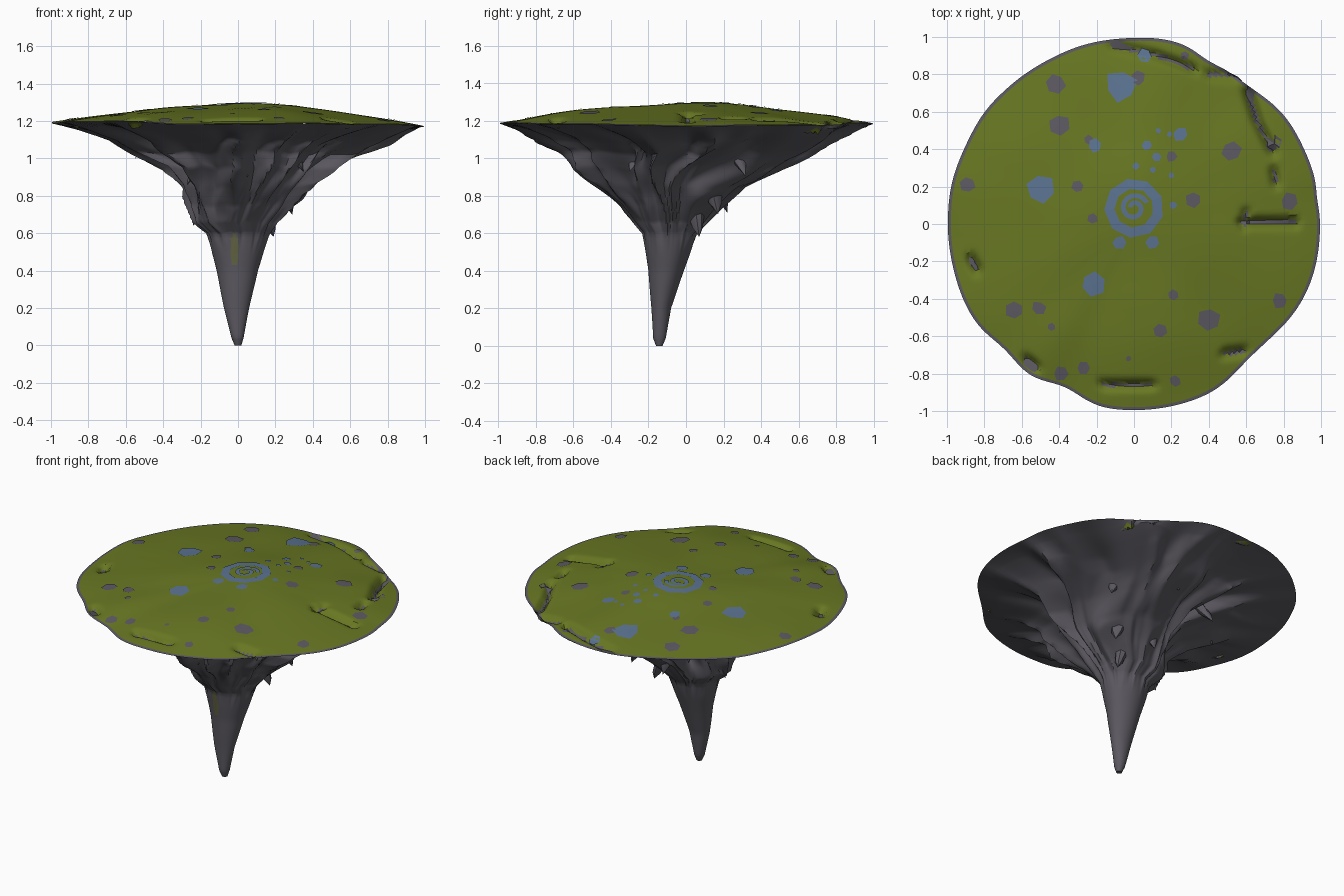
import bpy, math, random
from mathutils import Vector, noise

if "Cube" in bpy.data.objects:
    bpy.data.objects.remove(bpy.data.objects["Cube"])
random.seed(4)
TAU = math.tau


def material(name, col):
    m = bpy.data.materials.new(name)
    m.diffuse_color = (*col, 1)
    m.use_nodes = True
    m.node_tree.nodes["Principled BSDF"].inputs["Base Color"].default_value = m.diffuse_color
    return m


GRASS = material("grass_green", (0.138, 0.185, 0.016))
ROCK = material("grey_rock", (0.108, 0.102, 0.120))
BLUE = material("slate_blue", (0.105, 0.172, 0.285))
MOSS = material("dull_moss", (0.13, 0.135, 0.06))


def build(name, verts, faces, mats, rule=None, smooth=True):
    me = bpy.data.meshes.new(name)
    me.from_pydata(verts, [], faces)
    for m in mats:
        me.materials.append(m)
    ob = bpy.data.objects.new(name, me)
    bpy.context.collection.objects.link(ob)
    if rule:
        for p in me.polygons:
            p.material_index = rule(p.center)
    if smooth:
        bpy.ops.object.select_all(action='DESELECT')
        ob.select_set(True)
        bpy.context.view_layer.objects.active = ob
        bpy.ops.object.shade_smooth_by_angle(angle=math.radians(40))
    return ob


def grid_faces(rows, n, flip=False):
    out = []
    for i in range(rows - 1):
        for j in range(n):
            k = (j + 1) % n
            f = (i * n + j, i * n + k, (i + 1) * n + k, (i + 1) * n + j)
            out.append(f[::-1] if flip else f)
    return out


def nz(x, y, z):
    return noise.noise(Vector((x, y, z)))


# Rim outline: a near circle with a few shallow bites (angle, depth, width)
BITES = [(-45, .05, 16), (-113, .045, 9), (-136, .03, 9), (52, .035, 14), (66, .02, 6), (8, .01, 5)]


def rim_r(a):
    r = 0.995 + 0.008 * nz(3 * math.cos(a), 3 * math.sin(a), 5)
    for ang, dep, wid in BITES:
        d = (math.degrees(a) - ang + 180) % 360 - 180
        r -= dep * math.exp(-(d / wid) ** 2)
    return r


def rim_z(a):
    return 1.186 - 0.008 * math.cos(a) + 0.014 * nz(2.5 * math.cos(a), 2.5 * math.sin(a), 9)


# Cracks in the turf: x0, y0, x1, y1, depth
CRACKS = [(.58, .01, .86, .01, .05), (.6, .06, .59, -.01, .03), (.61, .7, .66, .55, .06),
          (.66, .55, .74, .39, .05), (.75, .28, .76, .22, .04), (-.1, .95, .1, .91, .03),
          (.1, .91, .32, .83, .04), (.4, .8, .53, .79, .03), (-.87, -.19, -.84, -.24, .05),
          (-.16, -.86, .09, -.86, .04), (-.57, -.73, -.53, -.76, .05), (.49, -.69, .58, -.68, .04)]


def crack_at(x, y):
    best = (9, 0)
    for x0, y0, x1, y1, dep in CRACKS:
        dx, dy = x1 - x0, y1 - y0
        t = max(0, min(1, ((x - x0) * dx + (y - y0) * dy) / (dx * dx + dy * dy)))
        best = min(best, (math.hypot(x - x0 - t * dx, y - y0 - t * dy), dep))
    return best


def height(x, y):
    a = math.atan2(y, x)
    q = min(1, math.hypot(x, y) / rim_r(a))
    z = rim_z(a) * q ** 2 + 1.186 * (1 - q ** 2) + 0.105 * (1 - q ** 1.7)
    z += 0.018 * nz(x * 2.2, y * 2.2, 3) * (1 - q ** 4)
    d, dep = crack_at(x, y)
    return z - dep * math.exp(-(d / 0.025) ** 2)


# Turf disc
N, M = 220, 64
verts = []
for i in range(M):
    q = 0.004 + 0.996 * i / (M - 1)
    for j in range(N):
        a = TAU * j / N
        r = rim_r(a) * q
        x, y = r * math.cos(a), r * math.sin(a)
        verts.append((x, y, height(x, y)))


def turf_rule(c):
    q = math.hypot(c.x, c.y) / rim_r(math.atan2(c.y, c.x))
    return int(q > 0.987 or crack_at(c.x, c.y)[0] < 0.011)


build("grass_top", verts, grid_faces(M, N, True) and [f[::-1] for f in grid_faces(M, N, True)] +
      [tuple(range(N))], [GRASS, ROCK], turf_rule)

# Rock cone: z, x min, x max, y min, y max
PROFILE = [(0, -.018, .018, -.16, -.125), (.04, -.035, .03, -.175, -.108), (.2, -.075, .06, -.185, -.08),
           (.4, -.115, .105, -.2, -.01), (.6, -.165, .17, -.23, .06), (.66, -.235, .21, -.28, .12),
           (.75, -.27, .31, -.35, .2), (.85, -.30, .42, -.47, .31), (.95, -.38, .53, -.59, .5),
           (1.03, -.55, .65, -.65, .68), (1.1, -.68, .79, -.77, .81), (1.155, -.85, .93, -.9, .92)]
S, N2 = 7, 200
verts = []
last = len(PROFILE) - 1
for i in range(last * S + 1):
    k = min(i // S, last - 1)
    f = i / S - k
    z, x0, x1, y0, y1 = [u + (v - u) * f for u, v in zip(PROFILE[k], PROFILE[k + 1])]
    rough = max(0, min(1, (z - .5) / .3)) * min(1, (1.2 - z) / .12)
    for j in range(N2):
        a = TAU * j / N2
        c, s = math.cos(a), math.sin(a)
        # branching root-like ridges, hollow on two diagonals
        tw = a + 0.25 * nz(c * 2, s * 2, z * 3)
        ct, st = math.cos(tw), math.sin(tw)
        ridge = 1 - 2 * abs(nz(ct * 2.6, st * 2.6, z * 1.6))
        fine = nz(ct * 7, st * 7, z * 7)
        hollow = max(0, -math.sin(2 * a)) ** 2 * 0.14
        m = 1 + rough * (0.24 * (ridge - .75) + 0.08 * fine - hollow) + 0.03 * nz(c, s, z * 4)
        zz = z + rough * 0.035 * nz(ct * 5, st * 5, z * 3 + 7)
        verts.append(((x0 + x1) / 2 + c * m * (x1 - x0) / 2, (y0 + y1) / 2 + s * m * (y1 - y0) / 2, zz))
for j in range(N2):
    a = TAU * j / N2
    verts.append((rim_r(a) * math.cos(a), rim_r(a) * math.sin(a), rim_z(a) - 0.002))


def rock_rule(c):
    streak = ((c.x + .018) / .022) ** 2 + ((c.z - .51) / .09) ** 2 < 1 and c.y < -.1
    spot = (c - Vector((.48, -.35, 1.04))).length < .04
    return int(streak or spot)


build("rock_cone", verts, grid_faces(last * S + 2, N2) + [tuple(range(N2))[::-1]], [ROCK, MOSS], rock_rule)

# Hanging rock shards: tip x, y, z and size
for x, y, z, r in [(-.24, -.08, .64, .07), (.29, .17, .70, .08), (.19, .07, .58, .06), (-.27, -.24, .86, .06),
                   (.02, .22, .71, .07), (-.55, .1, 1.0, .07), (.05, -.5, .9, .06), (.35, -.3, .93, .07),
                   (.45, .32, .9, .08), (-.3, .4, .94, .07), (.1, .55, .95, .07)]:
    vs = [(x, y, z)]
    for t in (0.35, 1):
        for j in range(8):
            a = TAU * j / 8
            w = r * t ** .6 * random.uniform(.6, .9)
            vs.append((x * (1 - .25 * t) + w * math.cos(a), y * (1 - .25 * t) + w * math.sin(a),
                       z + t * 2.2 * r))
    fs = [(0, 1 + (j + 1) % 8, 1 + j) for j in range(8)]
    fs += [(1 + j, 1 + (j + 1) % 8, 9 + (j + 1) % 8, 9 + j) for j in range(8)]
    build("rock_shard", vs, fs, [ROCK])


# Flat stone patches draped on the turf
def patches(name, spots, mat, sides):
    vs, fs = [], []
    for x, y, r in spots:
        b, turn = len(vs), random.uniform(0, TAU)
        pts = [(x, y)]
        for j in range(sides):
            a, w = turn + TAU * j / sides, r * random.uniform(.85, 1.15)
            pts.append((x + w * math.cos(a), y + w * math.sin(a)))
        vs += [(u, v, height(u, v) + 0.004) for u, v in pts]
        fs += [(b, b + 1 + j, b + 1 + (j + 1) % sides) for j in range(sides)]
    build(name, vs, fs, [mat], smooth=False)


patches("blue_stones", [(-.07, .74, .085), (-.5, .19, .075), (-.22, -.32, .068), (.1, -.1, .036),
        (-.08, -.1, .036), (.25, .48, .04), (-.21, .42, .036), (.21, .1, .02), (.12, .36, .025),
        (.07, .42, .028), (.01, .31, .018), (.1, .29, .016), (.2, .26, .016), (.13, .5, .015),
        (.19, .48, .015), (.06, .9, .04)], BLUE, 6)
patches("grey_stones", [(-.42, .75, .052), (-.4, .53, .055), (-.89, .21, .04), (-.3, .2, .032),
        (-.22, .03, .03), (.52, .39, .052), (.75, .43, .04), (.32, .13, .042), (.83, .12, .045),
        (.21, -.38, .032), (.4, -.51, .058), (.14, -.57, .036), (.78, -.41, .042), (-.64, -.46, .048),
        (-.51, -.45, .038), (-.39, -.8, .04), (-.27, -.77, .033), (.22, -.84, .03), (.02, .78, .04),
        (-.44, -.55, .02), (-.03, -.72, .015), (.27, .9, .025), (-.24, .45, .025), (.2, .36, .03)], ROCK, 6)


# Central emblem of paving: angular ring with a spiral inside
def strip(name, turns, steps, radius, width):
    vs, fs = [], []
    for i in range(steps + 1):
        t = i / steps
        a = TAU * turns * t + 0.4
        for r in (radius(t) - width / 2, radius(t) + width / 2):
            x, y = r * math.cos(a), 0.085 + r * math.sin(a)
            vs.append((x, y, height(x, y) + 0.004))
    fs = [(2 * i, 2 * i + 1, 2 * i + 3, 2 * i + 2) for i in range(steps)]
    build(name, vs, fs, [BLUE], smooth=False)


strip("paved_ring", 1, 9, lambda t: 0.132, 0.055)
strip("paved_spiral", 1.4, 20, lambda t: 0.075 - 0.055 * t, 0.026)
